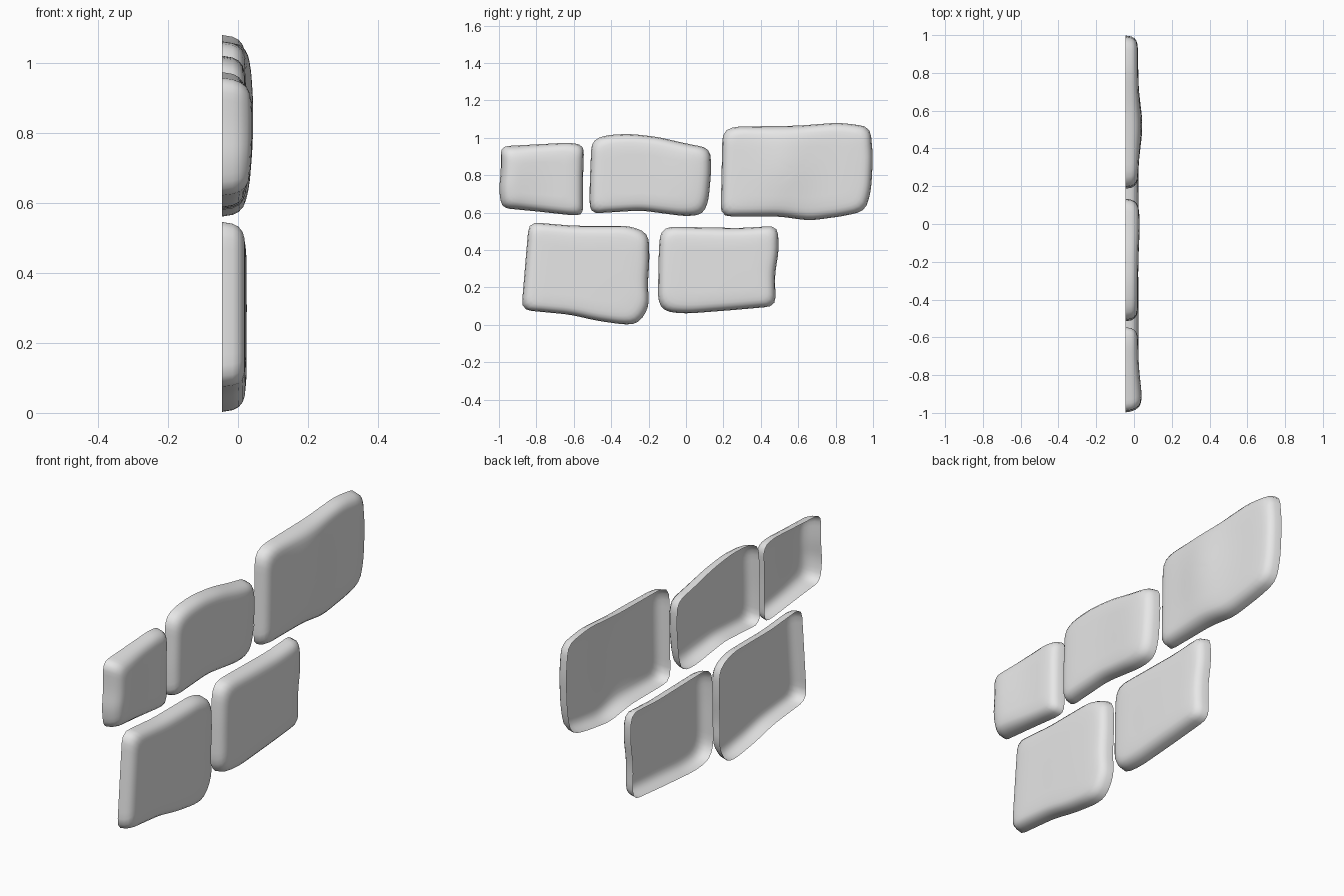
import bpy, bmesh, math
from mathutils import Vector

cube = bpy.data.objects.get("Cube")
if cube:
    bpy.data.objects.remove(cube, do_unlink=True)

stone_grey = bpy.data.materials.new("stone_grey")
stone_grey.use_nodes = True
stone_grey.diffuse_color = (0.8, 0.8, 0.8, 1)
stone_grey.node_tree.nodes["Principled BSDF"].inputs["Base Color"].default_value = (0.8, 0.8, 0.8, 1)

BACK, FACE = -0.045, 0.02
SAMPLES = 72


def rounded_outline(corners, radius):
    """Round every corner of a polygon with a short curve."""
    pts = [Vector(c) for c in corners]
    path = []
    for i, p in enumerate(pts):
        to_prev, to_next = pts[i - 1] - p, pts[(i + 1) % len(pts)] - p
        a = p + to_prev.normalized() * min(radius, to_prev.length * 0.48)
        b = p + to_next.normalized() * min(radius, to_next.length * 0.48)
        for k in range(6):
            t = k / 5
            path.append(a * (1 - t) ** 2 + p * 2 * t * (1 - t) + b * t * t)
    return path


def resample(path, count):
    """Space points evenly along a closed path."""
    loop = path + path[:1]
    lengths = [(q - p).length for p, q in zip(loop, loop[1:])]
    step = sum(lengths) / count
    out, walked, seg = [], 0, 0
    for i in range(count):
        while walked + lengths[seg] < i * step:
            walked += lengths[seg]
            seg += 1
        t = (i * step - walked) / max(lengths[seg], 1e-9)
        out.append(loop[seg].lerp(loop[seg + 1], t))
    return out


def build_stone(name, corners, bump, radius=0.05):
    """Thin stone shell, open at the back, with a softly swollen face."""
    outline = resample(rounded_outline(corners, radius), SAMPLES)
    low = Vector((min(p.x for p in outline), min(p.y for p in outline)))
    high = Vector((max(p.x for p in outline), max(p.y for p in outline)))
    mid, half = (low + high) / 2, (high - low) / 2
    by, bz, height, width = bump

    def swell(p):
        return height * math.exp(-((p.x - by) / width) ** 2 - ((p.y - bz) / (width * 1.5)) ** 2)

    # side wall, rounded rim, then rings shrinking across the face
    rings = [(BACK, 0, 0), (-0.015, 0.005, 0), (0.002, 0.014, 0.3),
             (0.013, 0.028, 0.7), (FACE - 0.002, 0.045, 0.9), (FACE, 0.065, 1)]
    shrink = [1 - k / 7 for k in range(1, 7)]
    bm = bmesh.new()
    loops = []

    def add_ring(x, sy, sz, amount):
        ring = []
        for p in outline:
            q = Vector((mid.x + (p.x - mid.x) * sy, mid.y + (p.y - mid.y) * sz))
            ring.append(bm.verts.new((x + amount * swell(q), q.x, q.y)))
        loops.append(ring)

    for x, inset, amount in rings:
        add_ring(x, 1 - inset / half.x, 1 - inset / half.y, amount)
    for s in shrink:
        add_ring(FACE + 0.002, s * (1 - inset / half.x), s * (1 - inset / half.y), 1)
    centre = bm.verts.new((FACE + 0.002 + swell(mid), mid.x, mid.y))

    for outer, inner in zip(loops, loops[1:]):
        for i in range(SAMPLES):
            j = (i + 1) % SAMPLES
            bm.faces.new((outer[i], outer[j], inner[j], inner[i]))
    for i in range(SAMPLES):
        cap = bm.faces.new((loops[-1][i], loops[-1][(i + 1) % SAMPLES], centre))
    cap.normal_update()
    if cap.normal.x < 0:
        bmesh.ops.reverse_faces(bm, faces=bm.faces[:])
    for face in bm.faces:
        face.smooth = True
    mesh = bpy.data.meshes.new(name)
    bm.to_mesh(mesh)
    bm.free()
    mesh.materials.append(stone_grey)
    obj = bpy.data.objects.new(name, mesh)
    bpy.context.collection.objects.link(obj)


# upper row, outlines in (y, z)
build_stone("upper_small_stone", [
    (-.99, .955), (-.62, .975), (-.545, .96), (-.55, .8), (-.55, .59), (-.6, .585),
    (-.78, .605), (-.985, .625), (-1, .72), (-.99, .82)],
    (-.95, .82, .02, .16), radius=0.04)
build_stone("upper_middle_stone", [
    (-.505, .985), (-.43, 1.015), (-.3, 1.022), (-.15, 1.005), (0, .97), (.13, .945),
    (.135, .82), (.12, .66), (.09, .59), (0, .58), (-.24, .612), (-.515, .595), (-.515, .75)],
    (0, .8, .008, .15))
build_stone("upper_large_stone", [
    (.195, 1.03), (.25, 1.06), (.6, 1.065), (.82, 1.082), (.985, 1.06), (1, .9),
    (.99, .72), (.96, .61), (.85, .583), (.66, .557), (.5, .58), (.185, .58), (.19, .8)],
    (.52, .84, .022, .15))

# lower row
build_stone("lower_wide_stone", [
    (-.84, .55), (-.6, .53), (-.3, .53), (-.2, .49), (-.195, .35), (-.205, .21),
    (-.195, .1), (-.25, .01), (-.32, 0), (-.475, .022), (-.62, .055), (-.88, .08), (-.855, .38)],
    (-.45, .3, .003, .2))
build_stone("lower_narrow_stone", [
    (-.14, .49), (-.1, .525), (.29, .518), (.49, .53), (.497, .4), (.475, .27), (.48, .1),
    (.26, .08), (0, .06), (-.11, .07), (-.15, .12), (-.147, .35)],
    (.2, .3, .003, .2))
